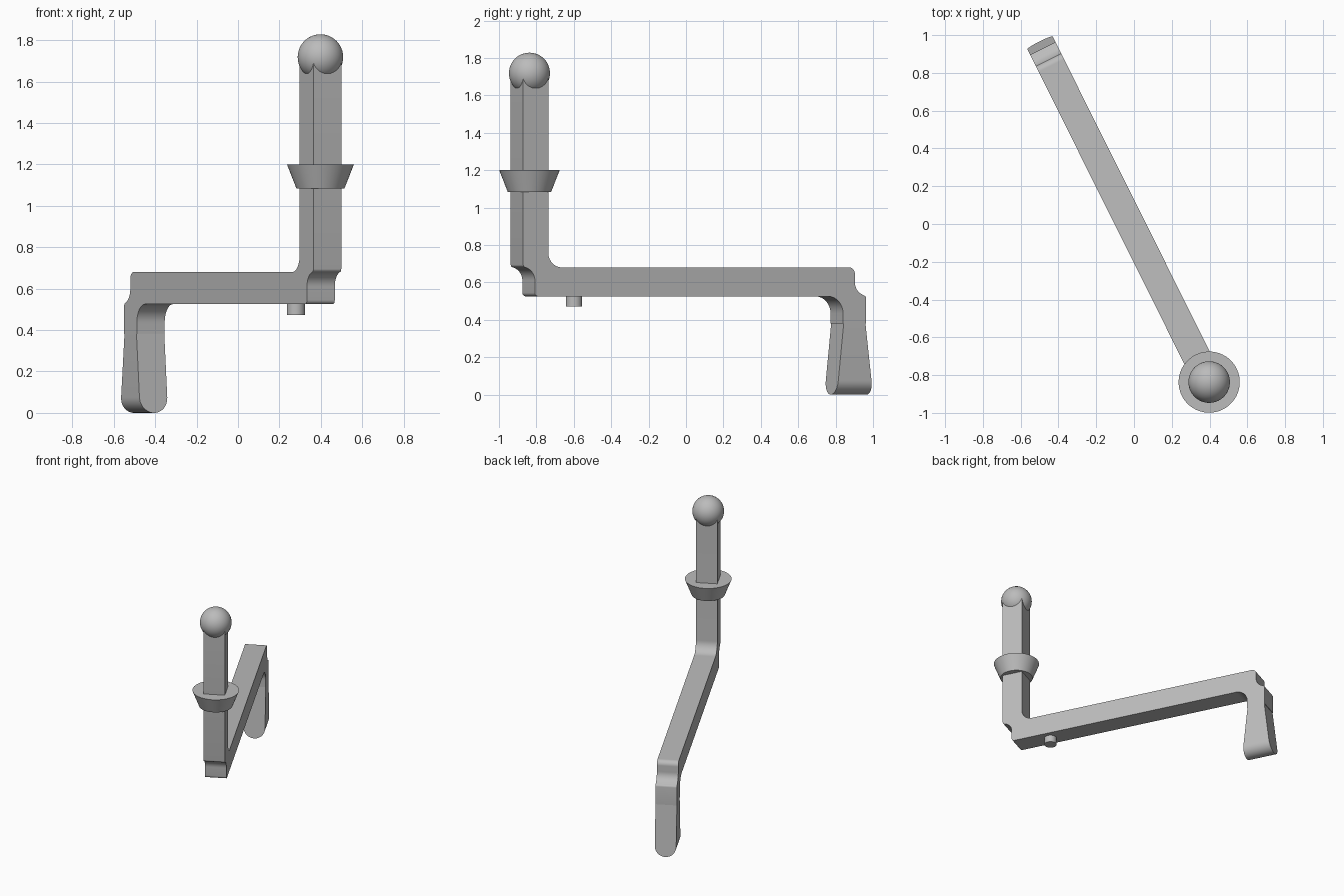
import bpy, bmesh
from math import sin, cos, radians
from mathutils import Matrix

default = bpy.data.objects.get("Cube")
if default:
    bpy.data.objects.remove(default, do_unlink=True)

# Single grey metal colour
GREY = (0.5, 0.5, 0.5, 1)
metal = bpy.data.materials.new("grey_metal")
metal.use_nodes = True
metal.diffuse_color = GREY
metal.node_tree.nodes["Principled BSDF"].inputs["Base Color"].default_value = GREY

# The crank is modelled along local y, with the post axis at the origin
POST = (0.398, -0.837, 0)
TURN = radians(26.5)
HALF = 0.075


def finish(name, bm):
    bmesh.ops.recalc_face_normals(bm, faces=bm.faces)
    mesh = bpy.data.meshes.new(name)
    bm.to_mesh(mesh)
    bm.free()
    mesh.materials.append(metal)
    ob = bpy.data.objects.new(name, mesh)
    bpy.context.collection.objects.link(ob)
    ob.location = POST
    ob.rotation_euler.z = TURN
    bpy.ops.object.select_all(action='DESELECT')
    ob.select_set(True)
    bpy.context.view_layer.objects.active = ob
    bpy.ops.object.shade_smooth_by_angle(angle=radians(30))
    return ob


def arc(cx, cz, r, start, end, steps=10):
    angles = [radians(start + (end - start) * i / steps) for i in range(steps + 1)]
    return [(cx + r * cos(a), cz + r * sin(a)) for a in angles]


def loft(name, side_a, side_b):
    """Solid between two matching outlines."""
    bm = bmesh.new()
    a = [bm.verts.new(p) for p in side_a]
    b = [bm.verts.new(p) for p in side_b]
    bm.faces.new(a)
    bm.faces.new(b[::-1])
    for i in range(len(a)):
        j = (i + 1) % len(a)
        bm.faces.new((a[i], b[i], b[j], a[j]))
    return finish(name, bm)


def cone(name, y, low, high, r_low, r_high):
    bm = bmesh.new()
    bmesh.ops.create_cone(bm, cap_ends=True, segments=48, radius1=r_low, radius2=r_high,
                          depth=high - low,
                          matrix=Matrix.Translation((0, y, (low + high) / 2)))
    return finish(name, bm)


# Bent square bar: post, arm and neck in one side profile
profile = [(-HALF, 1.72), (HALF, 1.72)]
profile += arc(0.155, 0.76, 0.08, 180, 270)        # inner bend at the post
profile += arc(1.872, 0.645, 0.035, 90, 0)         # rounded arm end
profile += arc(1.977, 0.60, 0.07, 180, 250)        # hollow outer corner
profile += arc(1.959, 0.515, 0.015, 90, 0, 4)
profile += [(1.974, 0.38), (1.836, 0.38)]
profile += arc(1.746, 0.435, 0.09, 0, 90)          # inner bend at the neck
profile += arc(0.015, 0.545, 0.02, 270, 180, 5)
profile += arc(-HALF, 0.61, 0.07, 0, 70)           # hollow corner under the post
profile += arc(-0.06, 0.695, 0.015, 270, 180, 4)
loft("bent_bar", [(-HALF, y, z) for y, z in profile], [(HALF, y, z) for y, z in profile])

# Grip: round-bottomed tab that thickens downward
outline = [(-HALF, 0.38)] + arc(0, HALF, HALF, 180, 360, 24) + [(HALF, 0.38)]
front, back = [], []
for x, z in outline:
    t = 1 - z / 0.38
    front.append((x, 1.84 - 0.04 * t, z))
    back.append((x, 1.97 + 0.045 * t, z))
loft("grip", front, back)

# Flared collar and small stop pin
cone("collar", 0, 1.083, 1.2, 0.116, 0.162)
cone("stop_pin", 0.266, 0.472, 0.56, 0.044, 0.044)

# Ball on top of the post
bm = bmesh.new()
bmesh.ops.create_uvsphere(bm, u_segments=48, v_segments=24, radius=0.11,
                          matrix=Matrix.Translation((0, 0, 1.718)))
finish("ball_knob", bm)
